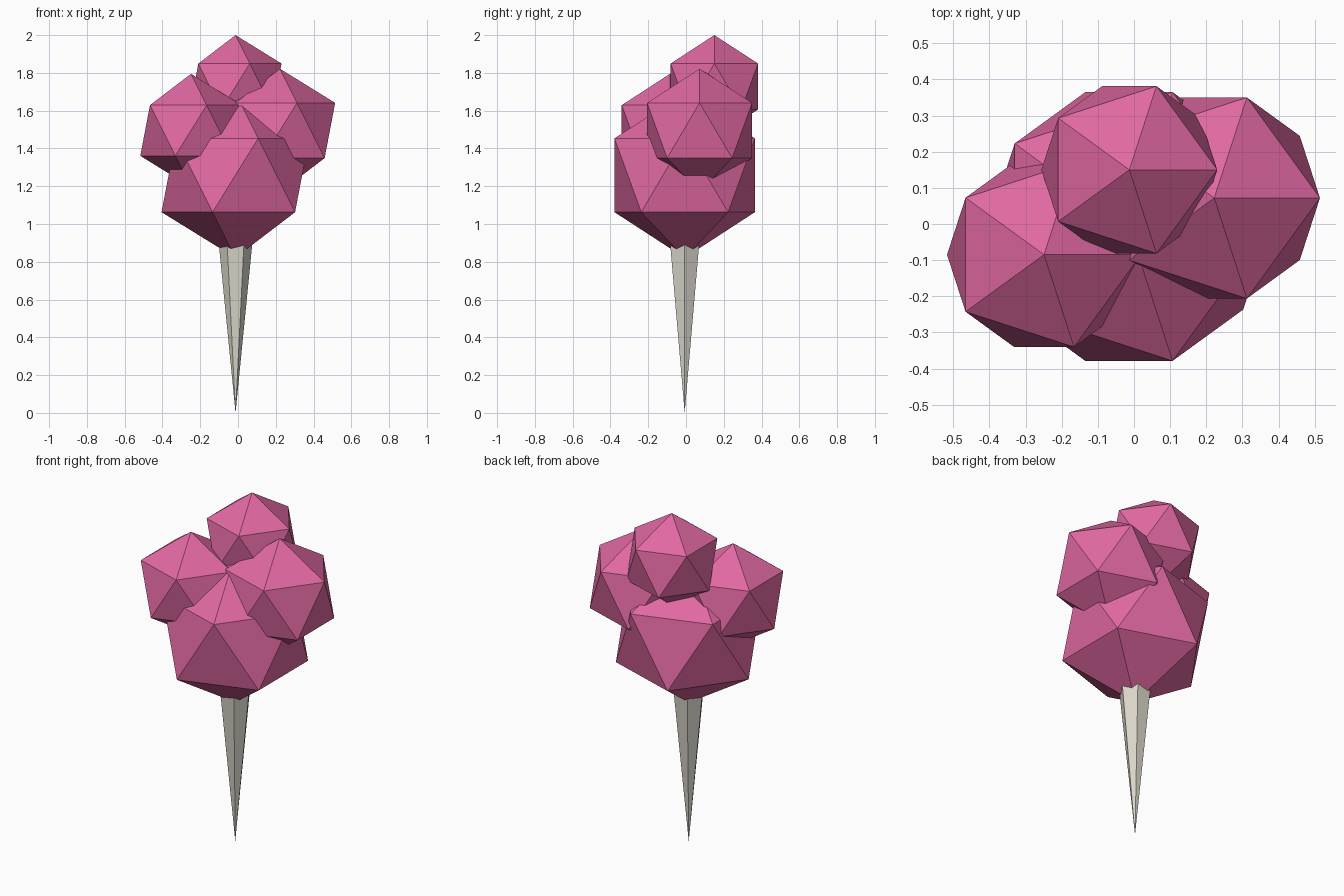
import bpy
import math

cube = bpy.data.objects.get("Cube")
if cube:
    bpy.data.objects.remove(cube, do_unlink=True)


def make_material(name, colour):
    mat = bpy.data.materials.new(name)
    mat.use_nodes = True
    mat.diffuse_color = (*colour, 1)
    mat.node_tree.nodes["Principled BSDF"].inputs["Base Color"].default_value = (*colour, 1)
    return mat


pink = make_material("candy pink", (0.75, 0.14, 0.36))
paper = make_material("paper cream", (0.71, 0.68, 0.60))


def finish(name, mat):
    obj = bpy.context.object
    obj.name = obj.data.name = name
    obj.data.materials.append(mat)
    return obj


# Faceted puffs of spun sugar: name, centre, radius
puffs = [
    ("base_puff", (-0.014, -0.007, 1.258), 0.437),
    ("left_puff", (0.222, 0.072, 1.495), 0.327),
    ("right_puff", (-0.249, -0.085, 1.495), 0.300),
    ("top_puff", (-0.013, 0.150, 1.728), 0.272),
]
for name, centre, radius in puffs:
    bpy.ops.mesh.primitive_ico_sphere_add(subdivisions=1, radius=radius, location=centre)
    finish(name, pink)

# Six-sided paper cone, point down, with corners facing left and right
height = 1.0
bpy.ops.mesh.primitive_cone_add(vertices=6, radius1=0, radius2=0.099, depth=height,
                                location=(-0.013, -0.007, height / 2),
                                rotation=(0, 0, math.radians(30)))
finish("paper_cone", paper)
